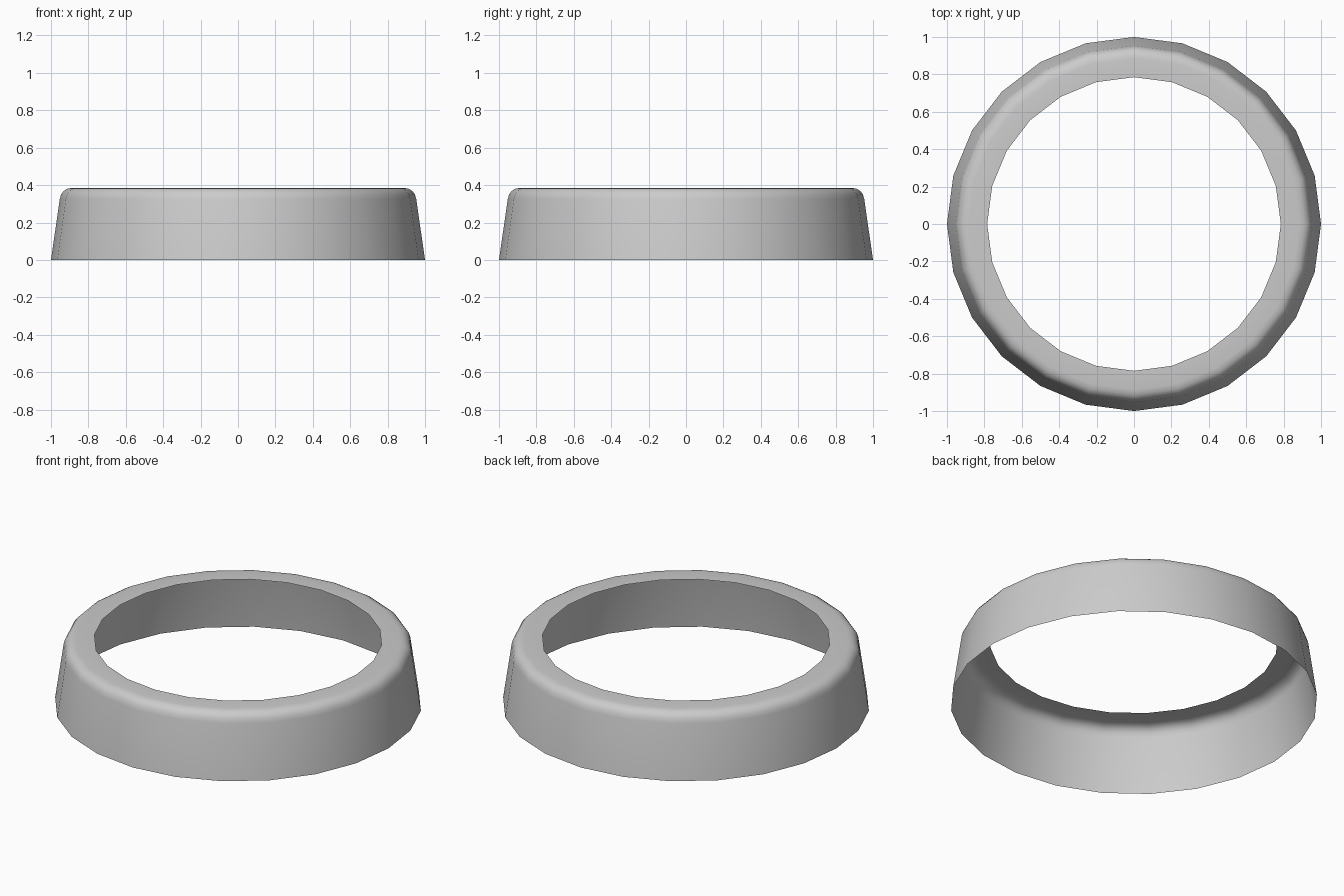
import bpy, bmesh, math

if "Cube" in bpy.data.objects:
    bpy.data.objects.remove(bpy.data.objects["Cube"])

SIDES = 24
# Open shell profile (radius, height): tapered wall, rounded shoulder, flat lip
wall_foot = (1.0, 0.0)
shoulder = [(0.953, 0.325), (0.946, 0.350), (0.932, 0.369), (0.912, 0.381), (0.885, 0.385)]
lip_edge = (0.785, 0.385)
profile = [wall_foot] + shoulder + [lip_edge]

# Revolve the profile into rings joined by quads
bm = bmesh.new()
rings = []
for r, z in profile:
    rings.append([bm.verts.new((r * math.cos(2 * math.pi * i / SIDES),
                                r * math.sin(2 * math.pi * i / SIDES), z))
                  for i in range(SIDES)])
for low, high in zip(rings, rings[1:]):
    for i in range(SIDES):
        j = (i + 1) % SIDES
        bm.faces.new((low[i], low[j], high[j], high[i]))
for f in bm.faces:
    f.smooth = True

mesh = bpy.data.meshes.new("collar_ring")
bm.to_mesh(mesh)
bm.free()
ring = bpy.data.objects.new("collar_ring", mesh)
bpy.context.collection.objects.link(ring)
